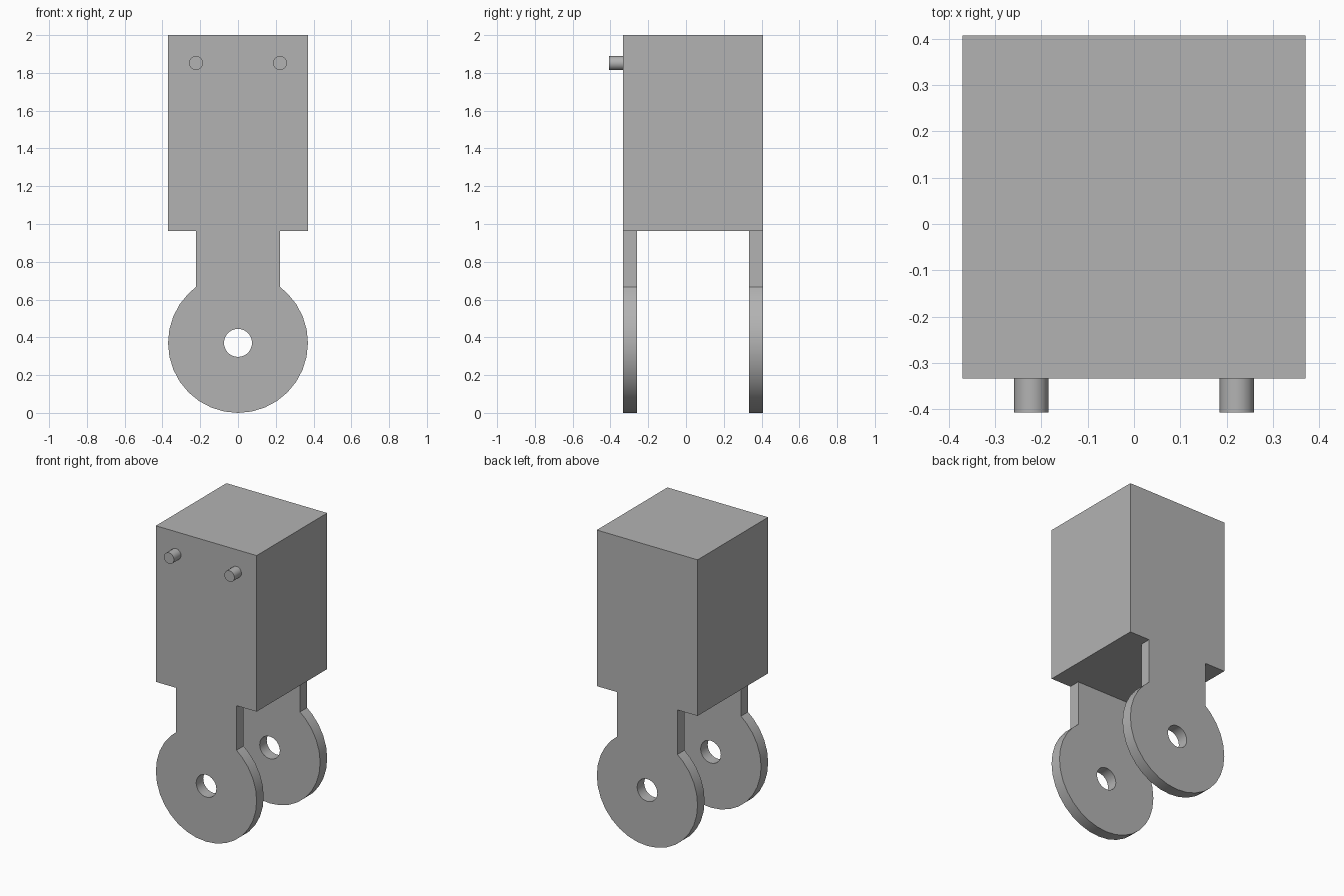
import bpy, bmesh, math
from mathutils import Vector

if "Cube" in bpy.data.objects:
    bpy.data.objects.remove(bpy.data.objects["Cube"], do_unlink=True)

U = 2 / 27            # plate thickness, the unit all parts share
R = 5 * U             # disc radius and half the body width
NECK = 3 * U          # half width of the neck
BODY_Z = 13 * U
FRONT, BACK = -4.5 * U, 5.5 * U

grey = bpy.data.materials.new("plain grey")
grey.use_nodes = True
colour = (0.45, 0.45, 0.45, 1)
grey.diffuse_color = colour
grey.node_tree.nodes["Principled BSDF"].inputs["Base Color"].default_value = colour


def finish(name, bm, smooth=False):
    bmesh.ops.recalc_face_normals(bm, faces=bm.faces)
    mesh = bpy.data.meshes.new(name)
    bm.to_mesh(mesh)
    bm.free()
    mesh.materials.append(grey)
    ob = bpy.data.objects.new(name, mesh)
    bpy.context.collection.objects.link(ob)
    if smooth:
        bpy.ops.object.select_all(action="DESELECT")
        ob.select_set(True)
        bpy.context.view_layer.objects.active = ob
        bpy.ops.object.shade_smooth_by_angle(angle=math.radians(35))
    return ob


def circle(radius, angles):
    return [(radius * math.cos(a), R + radius * math.sin(a)) for a in angles]


def extruded(name, loops, y0, y1):
    """Fill closed (x, z) loops, holes included, and extrude them along y."""
    bm = bmesh.new()
    for loop in loops:
        vs = [bm.verts.new((x, y0, z)) for x, z in loop]
        for a, b in zip(vs, vs[1:] + vs[:1]):
            bm.edges.new((a, b))
    bmesh.ops.triangle_fill(bm, edges=bm.edges[:], use_beauty=True, normal=(0, -1, 0))
    out = bmesh.ops.extrude_face_region(bm, geom=bm.faces[:], use_keep_orig=True)
    moved = [g for g in out["geom"] if isinstance(g, bmesh.types.BMVert)]
    bmesh.ops.translate(bm, verts=moved, vec=(0, y1 - y0, 0))
    return finish(name, bm, smooth=True)


# Body block
bm = bmesh.new()
bmesh.ops.create_cube(bm, size=1)
bmesh.ops.scale(bm, verts=bm.verts, vec=(2 * R, BACK - FRONT, 2 - BODY_Z))
bmesh.ops.translate(bm, verts=bm.verts, vec=(0, (FRONT + BACK) / 2, (2 + BODY_Z) / 2))
finish("body", bm)

# Lugs: a neck running into a disc with a round hole
join = math.acos(NECK / R)
step = math.tau / 32
steps = [i * step for i in range(-27, 32) if -math.pi - join < i * step < join]
arc = [-math.pi - join] + steps + [join]
outline = circle(R, arc) + [(NECK, BODY_Z), (-NECK, BODY_Z)]
hole = circle(U, [i * step for i in range(32)])
extruded("front_lug", [outline, hole], FRONT, FRONT + U)
extruded("back_lug", [outline, hole], BACK - U, BACK)

# Pegs on the front of the body
for side, x in (("left", NECK), ("right", -NECK)):
    ring = [(x + px, pz - R + 25 * U)
            for px, pz in circle(U / 2, [i * step * 2 for i in range(16)])]
    extruded(side + "_peg", [ring], FRONT - U, FRONT)
